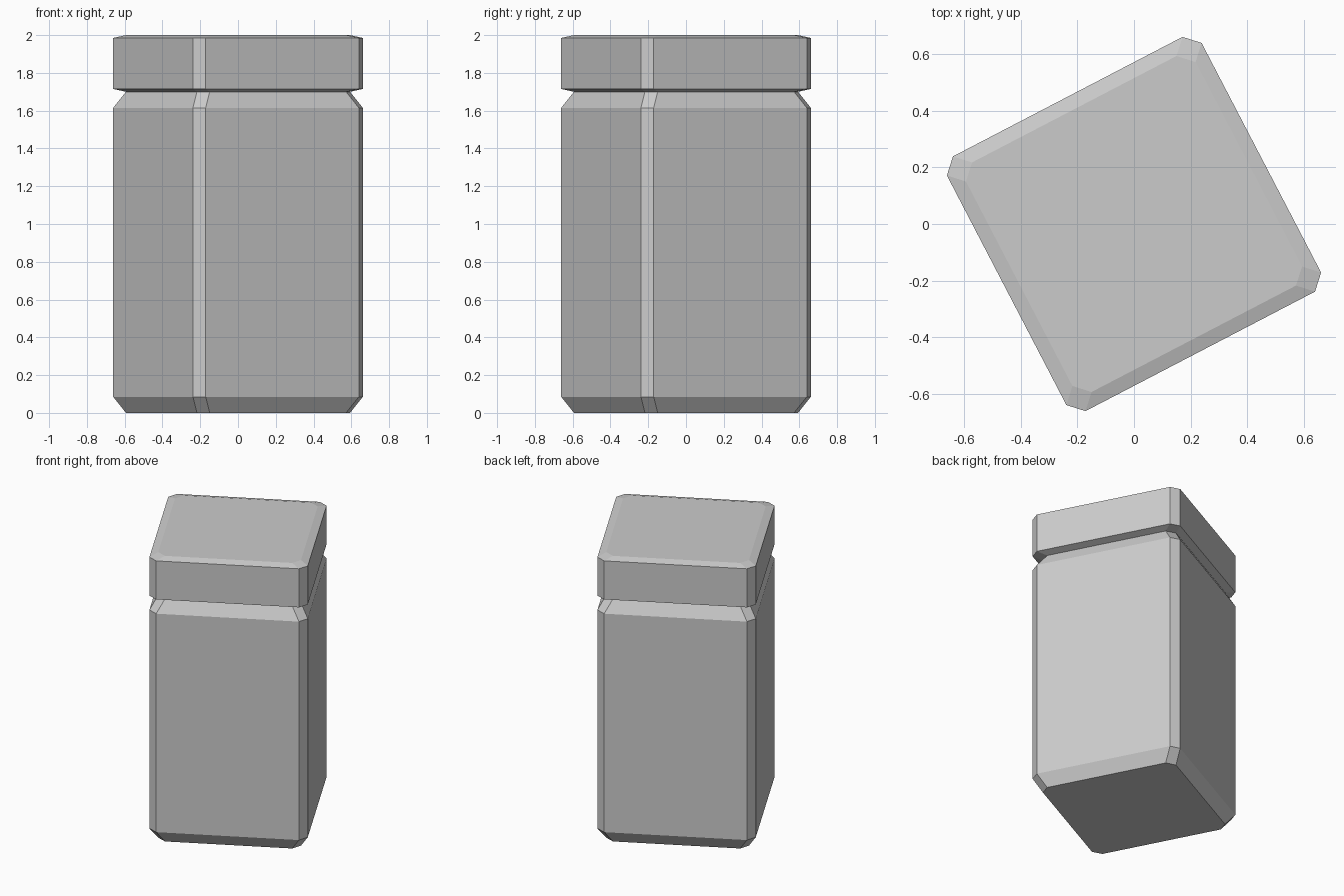
import bpy, bmesh
from math import radians
from mathutils import Matrix

if "Cube" in bpy.data.objects:
    bpy.data.objects.remove(bpy.data.objects["Cube"])

HALF, CHAMFER = 0.507, 0.05
TURN = Matrix.Rotation(radians(27.5), 3, 'Z')


def ring(bm, half, z):
    """Square with clipped corners, counter-clockwise."""
    h, k = half, half - CHAMFER
    pts = [(h, -k), (h, k), (k, h), (-k, h), (-h, k), (-h, -k), (-k, -h), (k, -h)]
    return [bm.verts.new((x, y, z)) for x, y in pts]


def chamfered_block(name, z0, z1):
    """Square block whose top and bottom rims slope in; slope height follows the block height."""
    slope = 0.05 * (z1 - z0)
    bm = bmesh.new()
    rings = [ring(bm, HALF - inset, z) for inset, z in
             ((CHAMFER, z0), (0, z0 + slope), (0, z1 - slope), (CHAMFER, z1))]
    for a, b in zip(rings, rings[1:]):
        for i in range(8):
            j = (i + 1) % 8
            bm.faces.new((a[i], a[j], b[j], b[i]))
    bm.faces.new(rings[0][::-1])
    bm.faces.new(rings[-1])
    bmesh.ops.rotate(bm, verts=bm.verts, cent=(0, 0, 0), matrix=TURN)
    mesh = bpy.data.meshes.new(name)
    bm.to_mesh(mesh)
    bm.free()
    obj = bpy.data.objects.new(name, mesh)
    bpy.context.collection.objects.link(obj)
    return obj


# Tall body with the shallow lid resting on it
chamfered_block("body", 0.0, 1.7)
chamfered_block("lid", 1.7, 2.0)
